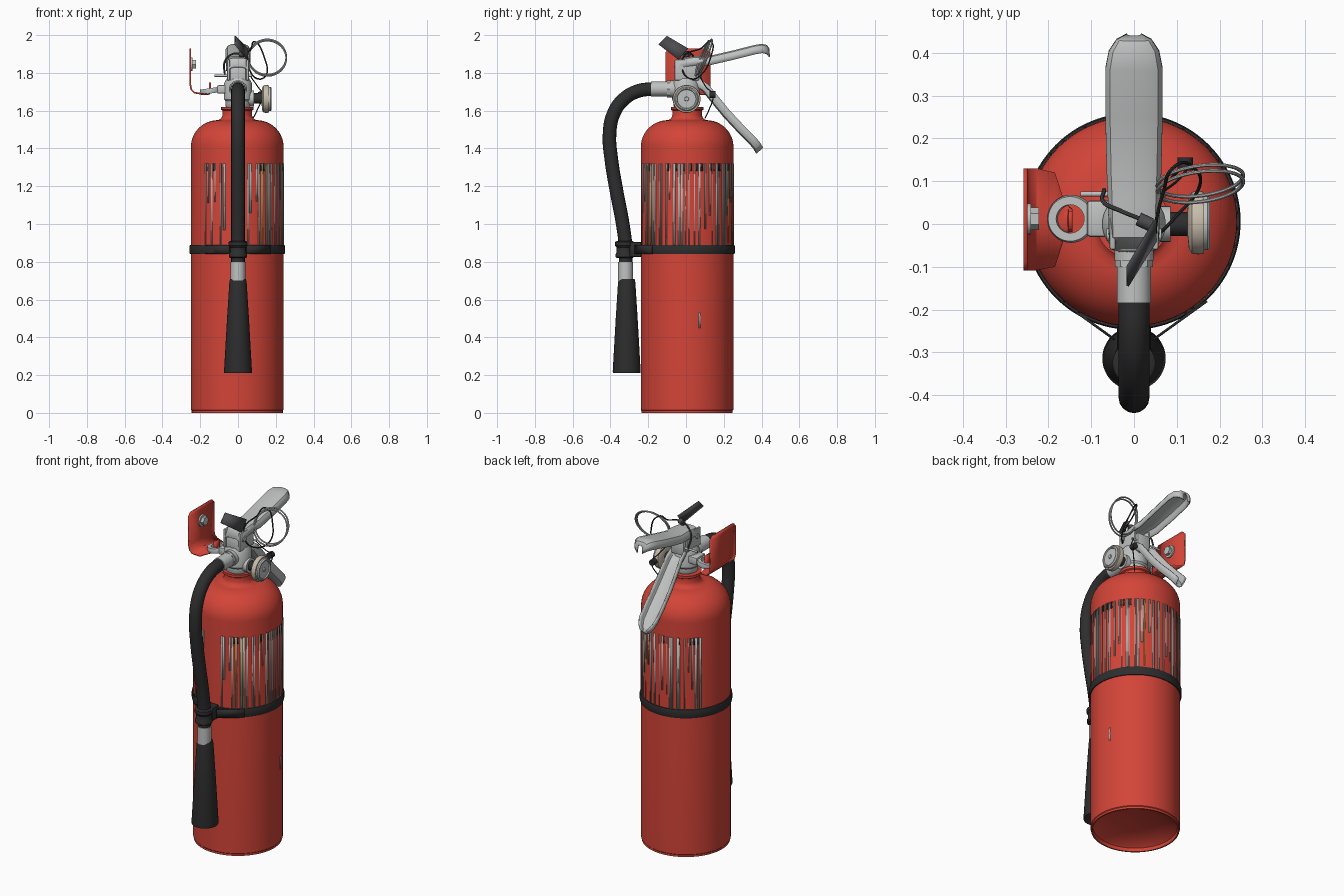
import bpy, bmesh, math, random
from mathutils import Vector

cube = bpy.data.objects.get("Cube")
if cube:
    bpy.data.objects.remove(cube, do_unlink=True)
random.seed(4)


def material(name, r, g, b):
    m = bpy.data.materials.new(name)
    m.use_nodes = True
    m.diffuse_color = (r, g, b, 1)
    node = next(n for n in m.node_tree.nodes if n.type == 'BSDF_PRINCIPLED')
    node.inputs["Base Color"].default_value = (r, g, b, 1)
    return m


RED = material("red paint", 0.65, 0.058, 0.039)
SILVER = material("cast silver", 0.53, 0.54, 0.54)
PALE = material("label silver", 0.42, 0.42, 0.41)
BLACK = material("black rubber", 0.027, 0.027, 0.028)
DARK = material("dark grey tag", 0.075, 0.075, 0.08)
CREAM = material("cream plastic", 0.58, 0.51, 0.41)
YELLOW = material("yellow print", 0.55, 0.36, 0.03)
CX, CY, R = -0.004, 0.006, 0.245


def finish(name, bm, mat, angle=35):
    """Turn a bmesh into a shaded object."""
    bmesh.ops.recalc_face_normals(bm, faces=bm.faces)
    me = bpy.data.meshes.new(name)
    bm.to_mesh(me)
    bm.free()
    me.materials.append(mat)
    me.shade_smooth()
    me.set_sharp_from_angle(angle=math.radians(angle))
    ob = bpy.data.objects.new(name, me)
    bpy.context.collection.objects.link(ob)
    return ob


def lathe(name, profile, mat, loc=(0, 0, 0), axis=(0, 0, 1), sides=48, closed=False):
    """Revolve (radius, height) points about an axis."""
    bm = bmesh.new()
    rings = []
    for r, h in profile:
        rings.append([bm.verts.new((r * math.cos(t), r * math.sin(t), h))
                      for t in (2 * math.pi * i / sides for i in range(sides))])
    pairs = list(zip(rings, rings[1:]))
    if closed:
        pairs.append((rings[-1], rings[0]))
    for a, b in pairs:
        for i in range(sides):
            j = (i + 1) % sides
            bm.faces.new((a[i], a[j], b[j], b[i]))
    if not closed:
        bm.faces.new(rings[0])
        bm.faces.new(rings[-1])
    ob = finish(name, bm, mat)
    ob.rotation_euler = Vector(axis).to_track_quat('Z', 'Y').to_euler()
    ob.location = loc
    return ob


def rod(name, a, b, r, mat, sides=24, r2=None):
    a, b = Vector(a), Vector(b)
    return lathe(name, [(r, 0), (r2 or r, (b - a).length)], mat, a, b - a, sides)


def box(name, lo, hi, mat, bevel=0.008):
    bm = bmesh.new()
    bmesh.ops.create_cube(bm, size=1)
    for v in bm.verts:
        v.co = [(l + h) / 2 + c * (h - l) for l, h, c in zip(lo, hi, v.co)]
    if bevel:
        bmesh.ops.bevel(bm, geom=bm.edges[:], offset=bevel, segments=2, affect='EDGES', profile=0.5)
    return finish(name, bm, mat)


def tube(name, points, r, mat, closed=False, res=4):
    """Sweep a round section along a smooth path."""
    cu = bpy.data.curves.new(name, 'CURVE')
    cu.dimensions = '3D'
    cu.bevel_depth, cu.bevel_resolution, cu.resolution_u = r, res, 8
    cu.use_fill_caps = True
    sp = cu.splines.new('BEZIER')
    sp.bezier_points.add(len(points) - 1)
    sp.use_cyclic_u = closed
    for bp, p in zip(sp.bezier_points, points):
        bp.co = p
        bp.handle_left_type = bp.handle_right_type = 'AUTO'
    tmp = bpy.data.objects.new(name + " path", cu)
    bpy.context.collection.objects.link(tmp)
    bpy.context.view_layer.update()
    me = bpy.data.meshes.new_from_object(tmp.evaluated_get(bpy.context.evaluated_depsgraph_get()))
    bpy.data.objects.remove(tmp)
    bm = bmesh.new()
    bm.from_mesh(me)
    bpy.data.meshes.remove(me)
    return finish(name, bm, mat)


def sheet(name, rows, mat, thick):
    """Skin a grid of points and thicken it."""
    bm = bmesh.new()
    grid = [[bm.verts.new(p) for p in row] for row in rows]
    for a, b in zip(grid, grid[1:]):
        for i in range(len(a) - 1):
            bm.faces.new((a[i], a[i + 1], b[i + 1], b[i]))
    ob = finish(name, bm, mat)
    mod = ob.modifiers.new("Thickness", 'SOLIDIFY')
    mod.thickness, mod.offset = thick, 0
    return ob


def channel(name, stations, side):
    """Pressed U-channel; stations are (y, z, half width), side is where the open edge lies."""
    rows = []
    for y, z, w in stations:
        rows.append([(w * u, y + side[0] * d, z + side[1] * d) for u, d in
                     ((-1, .045), (-1, .02), (-.85, .006), (-.5, 0), (.5, 0), (.85, .006), (1, .02), (1, .045))])
    return sheet(name, rows, SILVER, 0.008)


# Tank with domed shoulder, neck and dished base
dome = [(0.10 + 0.145 * math.cos(t), 1.41 + 0.14 * math.sin(t)) for t in (math.pi / 2 * i / 12 for i in range(13))]
lathe("tank", [(0.01, 0.07), (0.12, 0.06), (0.2, 0.04), (0.23, 0.02), (0.233, 0), (0.241, 0), (0.241, 0.012), (R, 0.016)]
      + dome + [(0.085, 1.56), (0.078, 1.575), (0.078, 1.60), (0.086, 1.605), (0.086, 1.62), (0.01, 1.62)],
      RED, (CX, CY, 0), sides=96)


# Printed label strips
def strip(name, angle, width, z0, z1, mat):
    rows = [[(CX + (R + 0.0015) * math.cos(a), CY + (R + 0.0015) * math.sin(a), z) for z in (z0, z1)]
            for a in (angle + width / R * (k / 4 - 0.5) for k in range(5))]
    return sheet(name, rows, mat, 0.002)


for deg in range(-132, 146, 5):
    if -103 < deg < -77:
        continue
    a = math.radians(deg + random.uniform(-2, 2))
    w = random.uniform(0.004, 0.013)
    low = 0.89 if random.random() < 0.6 else random.uniform(0.95, 1.15)
    strip("label_strip", a, w, low, 1.32, PALE)
    if random.random() < 0.3:
        strip("label_mark", a + 0.045, 0.007, 1.28, 1.32, BLACK)
for deg in (-58, 62, -170 + 120):
    strip("label_yellow_strip", math.radians(deg), 0.005, 0.9, 1.31, YELLOW)
strip("small_label_mark", 0.27, 0.01, 0.45, 0.53, PALE)

# Hose band, straps and clip
lathe("hose_band", [(0.243, 0.84), (0.25, 0.84), (0.253, 0.85), (0.253, 0.88), (0.25, 0.89), (0.243, 0.89)],
      BLACK, (CX, CY, 0), sides=96, closed=True)
for s in (-1, 1):
    sheet("band_strap", [[(s * x, y, z) for z in (0.84, 0.89)] for x, y in ((0.17, -0.18), (0.045, -0.27))], BLACK, 0.006)
box("clip_block", (-0.04, -0.3, 0.825), (0.04, -0.235, 0.905), BLACK)
lathe("hose_clip", [(0.042, 0.82), (0.048, 0.825), (0.048, 0.84), (0.042, 0.85), (0.042, 0.875), (0.05, 0.885),
                    (0.05, 0.905), (0.042, 0.91)], BLACK, (0, -0.325, 0))

# Hose, couplings and discharge horn
path = [(-0.17, 1.715), (-0.25, 1.705), (-0.33, 1.66), (-0.385, 1.58), (-0.405, 1.47), (-0.395, 1.34),
        (-0.367, 1.17), (-0.335, 1.0), (-0.32, 0.88), (-0.32, 0.78)]
tube("hose", [(0, y, z) for y, z in path], 0.036, BLACK, res=6)
rod("hose_coupling", (0, -0.07, 1.715), (0, -0.185, 1.715), 0.04, SILVER, 32)
rod("hose_coupling_collar", (0, -0.07, 1.715), (0, -0.1, 1.715), 0.044, SILVER, 8)
rod("horn_coupling", (0, -0.32, 0.7), (0, -0.32, 0.8), 0.039, SILVER, 32)
lathe("discharge_horn", [(0.03, 0.25), (0.066, 0.215), (0.073, 0.21), (0.074, 0.22), (0.058, 0.5), (0.046, 0.69),
                         (0.042, 0.71), (0.02, 0.71)], BLACK, (0, -0.314, 0))

# Valve body
lathe("valve_body", [(0.06, 1.615), (0.066, 1.625), (0.066, 1.65), (0.074, 1.66), (0.074, 1.745), (0.06, 1.77),
                     (0.03, 1.775)], SILVER)
rod("valve_outlet", (0, 0, 1.715), (0, -0.085, 1.715), 0.046, SILVER)
box("valve_head", (-0.042, -0.055, 1.74), (0.042, 0.085, 1.83), SILVER)
for s in (-1, 1):
    box("lever_cheek", (s * 0.05 - 0.007, -0.06, 1.76), (s * 0.05 + 0.007, 0.07, 1.87), SILVER, 0.005)
rod("lever_pivot", (-0.064, -0.025, 1.825), (0.064, -0.025, 1.825), 0.014, SILVER)
rod("valve_stem", (0, 0.01, 1.82), (0, 0.01, 1.86), 0.018, SILVER)

# Squeeze lever and carrying handle
channel("squeeze_lever", [(-0.06, 1.83, 0.05), (-0.03, 1.875, 0.055), (0.05, 1.885, 0.057), (0.12, 1.885, 0.06),
                          (0.25, 1.915, 0.063), (0.36, 1.943, 0.063), (0.40, 1.95, 0.055), (0.425, 1.945, 0.038),
                          (0.437, 1.93, 0.015)], (0.1, -1))
channel("carry_handle", [(0.04, 1.74, 0.042), (0.09, 1.705, 0.045), (0.13, 1.655, 0.048), (0.2, 1.57, 0.052),
                         (0.27, 1.495, 0.054), (0.335, 1.43, 0.052), (0.36, 1.4, 0.04), (0.375, 1.375, 0.02)],
        (0.7, 0.7))

# Pressure gauge
rod("gauge_stem", (0.06, 0, 1.665), (0.135, 0, 1.665), 0.028, BLACK)
rod("gauge_boss", (0.04, 0, 1.665), (0.085, 0, 1.665), 0.042, SILVER)
lathe("gauge_case", [(0.03, 0.125), (0.06, 0.128), (0.072, 0.135), (0.074, 0.15), (0.072, 0.163), (0.03, 0.165)],
      CREAM, (0, 0.003, 1.662), (1, 0, 0))
lathe("gauge_face", [(0.064, 0.16), (0.064, 0.172), (0.058, 0.178), (0.052, 0.178), (0.049, 0.172), (0.012, 0.172),
                     (0.01, 0.178), (0.002, 0.178)], SILVER, (0, 0.003, 1.662), (1, 0, 0))

# Hanger eye on the valve
lathe("hanger_eye", [(0.033, -0.014), (0.052, -0.014), (0.056, 0), (0.052, 0.014), (0.033, 0.014)],
      SILVER, (-0.147, 0.012, 1.705), (-0.15, 0, 1), closed=True)
box("hanger_arm", (-0.11, -0.03, 1.69), (-0.05, 0.055, 1.735), SILVER)

# Wall bracket, bent into a hooked tongue
stations = [(-0.253, 1.93, -0.09, 0.11), (-0.253, 1.91, -0.108, 0.13), (-0.253, 1.74, -0.108, 0.13),
            (-0.247, 1.712, -0.108, 0.13), (-0.23, 1.695, -0.108, 0.13), (-0.185, 1.688, -0.1, 0.12),
            (-0.165, 1.687, -0.04, 0.06), (-0.152, 1.69, -0.02, 0.04), (-0.148, 1.70, -0.018, 0.035),
            (-0.148, 1.75, -0.014, 0.03)]
sheet("wall_bracket", [[(x, y0, z), (x, (y0 + y1) / 2, z), (x, y1, z)] for x, z, y0, y1 in stations], RED, 0.009)
rod("bracket_washer", (-0.25, 0.012, 1.845), (-0.24, 0.012, 1.845), 0.036, SILVER)
rod("bracket_bolt", (-0.245, 0.012, 1.845), (-0.222, 0.012, 1.845), 0.026, SILVER, 6)

# Safety pin with double pull ring
rod("safety_pin", (-0.125, 0.07, 1.785), (0.075, 0.07, 1.785), 0.006, SILVER, 12)
for off in (-0.006, 0.008):
    tube("pull_ring", [(0.155 + 0.1 * math.cos(t), 0.093 + off + 0.012 * math.cos(t) + 0.035 * math.sin(t),
                        1.88 + off / 2 + 0.093 * math.sin(t)) for t in (math.pi * i / 8 for i in range(16))],
         0.0045, SILVER, closed=True, res=2)

# Inspection tag, tie and bead chain
sheet("inspection_tag", [[(-0.015, -0.10, 1.995), (-0.015, -0.145, 1.95)], [(0.05, 0.01, 1.93), (0.05, -0.04, 1.87)]],
      DARK, 0.006)
tube("tag_tie", [(0.05, -0.01, 1.89), (0.07, 0.08, 1.93), (0.09, 0.13, 1.965), (0.14, 0.13, 1.88), (0.15, 0.08, 1.79),
                 (0.1, 0.02, 1.77), (0.06, -0.02, 1.82)], 0.004, BLACK, closed=True, res=2)
tube("seal_wire", [(0.06, 0.07, 1.79), (0.11, 0.11, 1.72), (0.13, 0.14, 1.69), (0.1, 0.12, 1.6), (0.08, 0.1, 1.56)],
     0.003, BLACK, res=2)
rod("seal_bead", (0.12, 0.125, 1.685), (0.12, 0.155, 1.685), 0.018, BLACK, 16)
rod("tie_lock", (0.01, 0.012, 1.9), (0.04, -0.002, 1.9), 0.016, DARK, 12)
tube("bead_chain", [(-0.07, 0.08, 1.79), (-0.07, 0.05, 1.86), (-0.03, 0.03, 1.9), (0.02, 0.01, 1.9)], 0.005, DARK, res=2)
